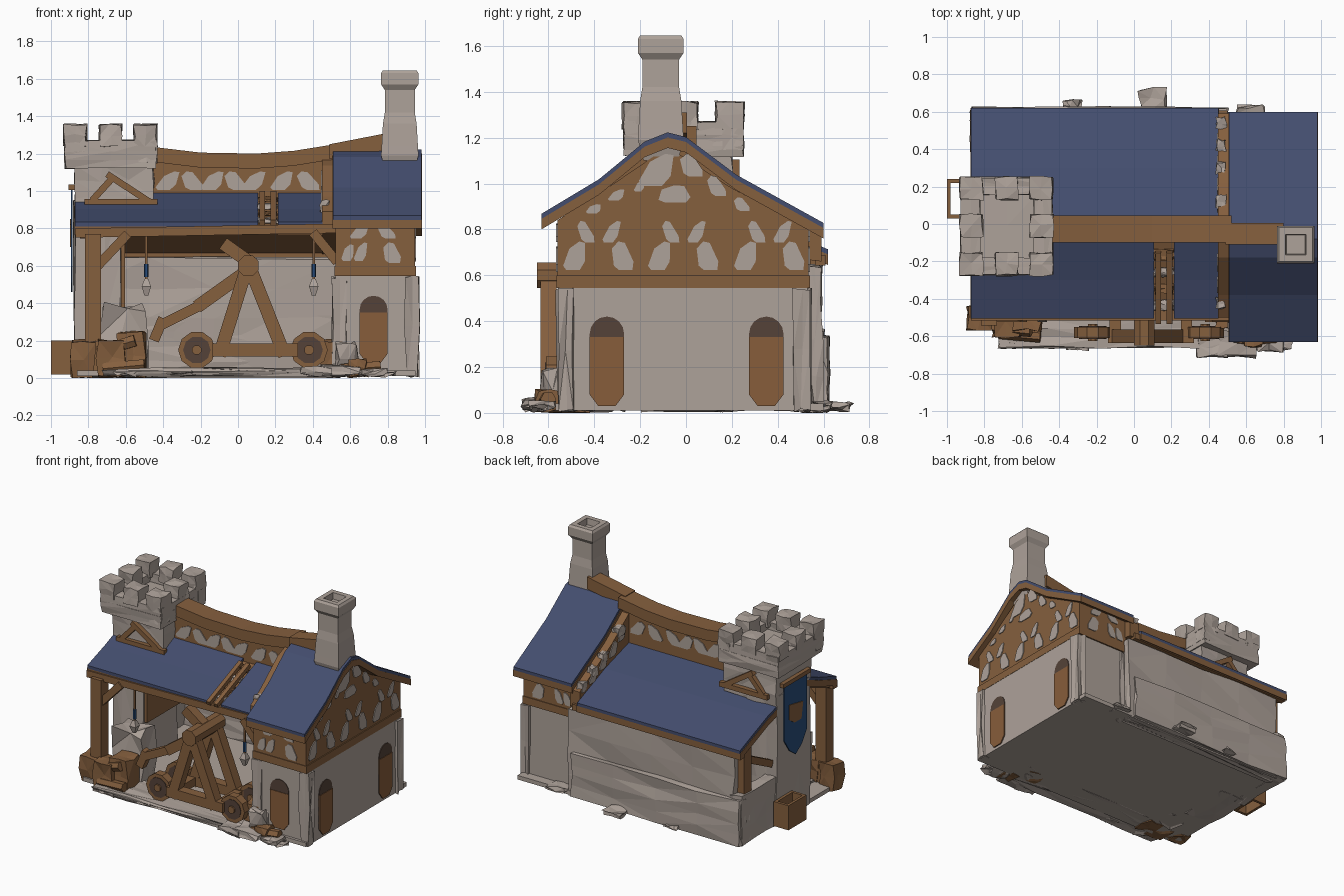
import bpy, bmesh, math, random
from mathutils import Vector, Matrix

random.seed(4)
if "Cube" in bpy.data.objects:
    bpy.data.objects.remove(bpy.data.objects["Cube"])


def material(name, r, g, b):
    m = bpy.data.materials.new(name)
    m.use_nodes = True
    m.diffuse_color = (r, g, b, 1)
    m.node_tree.nodes["Principled BSDF"].inputs["Base Color"].default_value = (r, g, b, 1)
    return m


STONE = material("warm grey stone", .42, .36, .32)
WOOD = material("brown timber", .235, .115, .048)
DOOR = material("warm door timber", .245, .11, .043)
DARK = material("dark timber", .09, .055, .04)
BLUE = material("slate blue roof", .057, .075, .157)
BANNER = material("deep blue cloth", .022, .075, .2)


def finish(name, bm, mat):
    bmesh.ops.recalc_face_normals(bm, faces=bm.faces)
    me = bpy.data.meshes.new(name)
    bm.to_mesh(me)
    bm.free()
    me.materials.append(mat)
    ob = bpy.data.objects.new(name, me)
    bpy.context.collection.objects.link(ob)


def add_prism(bm, axis, pts, a, b):
    def place(u, v, w):
        return {"x": (w, u, v), "y": (u, w, v)}[axis]
    rings = [[bm.verts.new(place(u, v, w)) for u, v in pts] for w in (a, b)]
    n = len(pts)
    for ring in rings:
        bm.faces.new(ring)
    for i in range(n):
        j = (i + 1) % n
        bm.faces.new((rings[0][i], rings[0][j], rings[1][j], rings[1][i]))


def prism(name, mat, axis, pts, a, b):
    bm = bmesh.new()
    add_prism(bm, axis, pts, a, b)
    finish(name, bm, mat)


def box(name, mat, x, y, z, rough=0, cuts=1):
    """Axis-aligned block; rough moves the points for a hewn look."""
    bm = bmesh.new()
    bmesh.ops.create_cube(bm, size=1)
    if rough:
        bmesh.ops.subdivide_edges(bm, edges=bm.edges, cuts=cuts, use_grid_fill=True)
    for v in bm.verts:
        v.co = [lo + (hi - lo) * (c + .5) for c, (lo, hi) in zip(v.co, (x, y, z))]
        v.co += Vector([random.uniform(-rough, rough) for _ in range(3)])
        v.co.z = max(v.co.z, 0)
    if rough:
        bmesh.ops.triangulate(bm, faces=bm.faces)
    finish(name, bm, mat)


def beams(name, mat, segments, w, sides=4):
    """Straight bars of width w between pairs of points."""
    bm = bmesh.new()
    for p, q in segments:
        p, q = Vector(p), Vector(q)
        d = q - p
        m = Matrix.Translation((p + q) / 2) @ d.to_track_quat("Z", "Y").to_matrix().to_4x4()
        m = m @ Matrix.Rotation(math.pi / sides, 4, "Z")
        r = w / 2 / math.cos(math.pi / sides)
        bmesh.ops.create_cone(bm, cap_ends=True, segments=sides, radius1=r, radius2=r,
                              depth=d.length, matrix=m)
    finish(name, bm, mat)


def patches(name, axis, pos, items):
    """Plaster plates (u, v, width, height, lean) on a wall at pos."""
    bm = bmesh.new()
    shape = [(-.5, -.35), (-.3, -.5), (.35, -.5), (.5, -.2), (.3, .45), (0, .5), (-.4, .25)]
    for u, v, w, h, lean in items:
        add_prism(bm, axis, [(u + a * w + b * lean, v + b * h) for a, b in shape],
                  pos - .004, pos + .004)
    finish(name, bm, STONE)


def fan(c):
    """Plaster fields between the braces of one timber bay."""
    return [(c + s * u, v, w, h, s * lean) for s in (-1, 1)
            for u, v, w, h, lean in ((.1, .685, .09, .125, -.03), (.06, .79, .06, .095, .04))]


def roof(name, line, x0, x1):
    """Blue covering over timber boards, following a (y, z) line."""
    for label, mat, t0, t1, inset in (("_covering", BLUE, -.008, .014, .004), ("_boards", WOOD, .014, .06, 0)):
        pts = [(y, z - t0) for y, z in line] + [(y, z - t1) for y, z in reversed(line)]
        prism(name + label, mat, "x", pts, x0 + inset, x1 - inset)


def arch(name, axis, c, z0, z1, w, pos, out):
    """Arched doorway: dark opening with a timber leaf."""
    top = [(c + w / 2 * math.cos(a), z1 - w / 2 + w / 2 * math.sin(a))
           for a in [math.pi * i / 8 for i in range(9)]]
    foot = [(c - w / 2, z0 + .05), (c - w / 4, z0), (c + w / 4, z0), (c + w / 2, z0 + .05)]
    prism(name + "_opening", DARK, axis, foot + top, pos, pos + out * .005)
    zt = z1 - w / 2 - .015
    prism(name + "_leaf", DOOR, axis, foot + [(c + w / 2, zt), (c - w / 2, zt)], pos, pos + out * .009)


def square(name, mat, cx, cy, rings):
    """Four-sided column through (half width, height) rings."""
    bm = bmesh.new()
    loops = [[bm.verts.new((cx + sx * r, cy + sy * r, z)) for sx, sy in
              ((-1, -1), (1, -1), (1, 1), (-1, 1))] for r, z in rings]
    for lo, hi in zip(loops, loops[1:]):
        for i in range(4):
            bm.faces.new((lo[i], lo[i - 3], hi[i - 3], hi[i]))
    bm.faces.new(loops[0])
    bm.faces.new(loops[-1])
    finish(name, bm, mat)


# Ground and back wall
box("floor", STONE, (-.86, .95), (-.57, .6), (.01, .04))
box("front_paving", STONE, (-.72, .62), (-.66, -.4), (.015, .05), .01, 4)
box("back_wall", STONE, (-.8, .54), (.5, .59), (0, .64), .01, 3)
box("back_wall_footing", STONE, (-.87, .5), (.5, .62), (.01, .33), .01, 3)
box("side_low_wall", STONE, (-.87, -.78), (.15, .6), (.01, .36), .01, 2)

# House walls
box("house_stone_wall", STONE, (.52, .95), (-.55, .53), (.01, .55))
for x in (.54, .93):
    for y in (-.525, .505):
        box("house_corner_stone", STONE, (x - .035, x + .035), (y - .035, y + .035), (.01, .54), .009)
gable = [(-.56, .55), (.535, .55), (.535, .8), (.2, .98), (-.08, 1.16), (-.3, 1.01), (-.56, .84)]
prism("house_timber_wall", WOOD, "x", gable, .52, .945)
box("house_sill_beam", WOOD, (.515, .952), (-.565, .54), (.545, .6))
upper = [(-.3, .95, .06, .05, .03), (-.2, .99, .04, .05, .02), (-.12, 1.06, .13, .14, .06),
         (.02, 1.08, .09, .1, -.04), (-.05, .955, .14, .075, 0), (.13, .99, .07, .09, -.04),
         (.24, .91, .06, .06, -.03), (-.4, .89, .06, .04, .02)]
patches("gable_plaster", "x", .947, fan(-.38) + fan(-.01) + fan(.365) + upper)
for y in (-.562, .537):
    patches("house_side_plaster", "y", y, [(.59, .67, .06, .09, .02), (.66, .675, .06, .1, .03),
            (.82, .67, .09, .11, -.03), (.655, .785, .08, .08, .05), (.79, .785, .08, .08, -.05)])
for y in (-.345, .35):
    arch("gable_door", "x", y, .03, .42, .15, .95, 1)
arch("front_door", "y", .725, .08, .44, .15, -.55, -1)

# House roof and the stepped timber wall beside it
house_line = [(-.63, .86), (-.38, 1.01), (-.18, 1.175), (-.08, 1.215), (0, 1.195), (.22, 1.03), (.6, .82)]
roof("house_roof", house_line, .505, .985)
strip = [(y, z - .04) for y, z in house_line[1:-1]]
prism("gable_strip", WOOD, "x", [(-.5, .8), (-.5, .89)] + strip + [(.59, .78), (.59, .66)], .45, .53)
patches("gable_strip_plaster", "x", .447, [(.1, 1.03, .07, .1, -.04), (.2, .95, .08, .1, -.04),
        (.32, .89, .08, .08, -.03), (.44, .83, .08, .07, -.03), (-.2, 1.06, .08, .1, .04),
        (-.32, .97, .07, .08, .04)])
for y, z in ((-.42, .95), (.12, 1.08), (.3, .96), (.42, .9), (.54, .83)):
    box("strip_plaster", STONE, (.442, .49), (y - .03, y + .03), (z - .06, z), .008)

# Chimney
square("chimney", STONE, .865, -.11, [(.075, 1.1), (.1, 1.19), (.097, 1.24), (.09, 1.36), (.08, 1.42),
       (.08, 1.54), (.1, 1.57), (.1, 1.63), (.09, 1.645), (.055, 1.645), (.05, 1.6)])

# Long wing: roofs, clerestory and sagging ridge
front = [(-.505, .825), (-.3, .895), (-.08, .985)]
roof("front_roof_left", front, -.875, .11)
roof("front_roof_right", front, .21, .455)
prism("roof_gap_boards", WOOD, "x", [(-.5, .8), (-.08, .97), (-.08, .94), (-.5, .77)], .1, .22)
for i in range(4):
    y, z = -.46 + i * .09, .83 + i * .037
    box("roof_gap_batten", STONE if i in (0, 2) else WOOD, (.11, .21), (y, y + .05), (z, z + .025), .008)
beams("roof_gap_rafters", WOOD, [((x, -.53, .83), (x, -.15, .985)) for x in (.13, .19)], .03)
roof("back_roof", [(0, .925), (.3, .835), (.62, .705)], -.875, .455)
box("clerestory_wall", WOOD, (-.5, .5), (-.09, .02), (.86, 1.16))
bays = [(x, 1.055, .1, .1, lean) for x, lean in
        ((-.37, .06), (-.25, -.05), (-.13, .05), (-.02, -.05), (.09, .06), (.24, .05), (.37, -.06))]
for y in (-.092, .022):
    patches("clerestory_plaster", "y", y, bays)
top = [(-.45, 1.235), (-.2, 1.205), (.1, 1.2), (.3, 1.215), (.52, 1.25)]
prism("ridge_beam", WOOD, "y", top + [(x, z - .08) for x, z in reversed(top)], -.1, .045)
prism("house_ridge_beam", WOOD, "y", [(.49, 1.25), (.8, 1.31), (.8, 1.22), (.49, 1.17)], -.11, .005)

# Porch frame
beams("porch_beam", WOOD, [((-.87, -.49, .775), (.52, -.49, .8))], .05)
beams("eave_beam", WOOD, [((-.87, .585, .665), (.5, .585, .665))], .045)
beams("porch_posts", WOOD, [((-.775, -.5, .01), (-.775, -.5, .77)), ((-.81, .5, .3), (-.81, .5, .7))], .085)
beams("porch_braces", WOOD, [((-.75, -.5, .6), (-.59, -.5, .77)), ((.53, -.5, .62), (.4, -.5, .78)),
      ((-.82, -.5, .77), (-.82, -.1, .92)), ((-.82, .2, .8), (-.82, .58, .66)),
      ((-.82, .2, .45), (-.82, .5, .6))], .05)
prism("porch_end_panel", WOOD, "x", [(-.19, .36), (.5, .36), (.5, .69), (0, .87), (-.19, .87)], -.625, -.605)

# Tower with a parapet around a sunken floor
box("tower_shaft", STONE, (-.875, -.63), (-.2, .2), (.01, .95), .008, 2)
box("tower_neck", STONE, (-.87, -.45), (-.21, .2), (.88, 1.14), .008, 2)
box("tower_head", STONE, (-.925, -.435), (-.27, .25), (1.12, 1.21), .006)
for y in (-.225, .205):
    box("parapet", STONE, (-.925, -.435), (y - .045, y + .045), (1.15, 1.27), .006)
for x in (-.875, -.485):
    box("parapet", STONE, (x - .05, x + .05), (-.27, .25), (1.15, 1.27), .006)
for i, x in enumerate((-.87, -.68, -.495)):
    for j, y in enumerate((-.215, -.01, .19)):
        if (i, j) != (1, 1):
            box("merlon", STONE, (x - .06, x + .06), (y - .06, y + .06), (1.24, 1.355), .007)
for y in (-.225, .215):
    beams("tower_truss", WOOD, [((-.82, y, .94), (-.43, y, .94)), ((-.7, y, 1.09), (-.47, y, .94)),
          ((-.78, y, .95), (-.67, y, 1.07))], .035)
shield = [(-.13, 1.02), (.13, 1.02), (.13, .6), (.07, .51), (0, .46), (-.07, .51), (-.13, .6)]
prism("banner", BANNER, "x", shield, -.892, -.884)
prism("banner_emblem", WOOD, "x", [(-.08, .82), (.08, .85), (.08, .74), (.02, .7), (-.06, .7)], -.897, -.891)
beams("banner_rod", WOOD, [((-.89, -.16, 1.02), (-.89, .16, 1.02))], .03)

# Open trough by the tower
for x in ((-1.0, -.98), (-.9, -.88)):
    box("trough_side", WOOD, x, (.03, .24), (.02, .2))
for y in ((.03, .05), (.22, .24)):
    box("trough_end", WOOD, (-1.0, -.88), y, (.02, .2))

# Catapult
for y in (-.6, -.36):
    beams("catapult_frame", WOOD, [((-.1, y, .12), (.05, y, .6)), ((.25, y, .12), (.06, y, .6)),
          ((-.14, y, .15), (.32, y, .15))], .07)
beams("catapult_axle", WOOD, [((.055, -.65, .6), (.055, -.3, .6))], .11, 8)
beams("catapult_arm", WOOD, [((-.08, -.48, .72), (.06, -.48, .62)), ((.06, -.48, .58), (-.22, -.48, .38))], .07)
beams("catapult_spoon", WOOD, [((-.2, -.48, .39), (-.42, -.48, .28)), ((-.4, -.48, .32), (-.45, -.48, .2))], .055)
beams("catapult_cross_bars", WOOD, [((x, -.62, .15), (x, -.34, .15)) for x in (-.1, .28)], .06)
for x in (-.22, .38):
    for y in (-.58, -.36):
        beams("catapult_wheel", WOOD, [((x, y - .03, .15), (x, y + .03, .15))], .19, 10)
        beams("wheel_hollow", DARK, [((x, y - .034, .15), (x, y + .034, .15))], .14, 10)
        beams("wheel_hub", WOOD, [((x, y - .045, .15), (x, y + .045, .15))], .05, 8)

# Hanging lamps
for x in (-.49, .405):
    beams("lamp_rope", WOOD, [((x, -.5, .78), (x, -.5, .5))], .012)
    beams("lamp_cloth", BANNER, [((x, -.5, .54), (x, -.5, .61))], .022, 6)
    square("lamp", STONE, x, -.5, [(.01, .44), (.025, .49), (.01, .53)])

# Crates, logs and rubble
for x, y, s, h in ((-.68, -.53, .07, .2), (-.57, -.5, .07, .24), (-.83, -.5, .06, .2),
                   (.5, -.5, .06, .2), (.64, -.6, .05, .1)):
    box("crate", WOOD, (x - s, x + s), (y - s, y + s), (.01, h), .012)
beams("logs", WOOD, [((-.72, -.58, .05), (-.5, -.6, .07)), ((-.75, -.55, .14), (-.55, -.57, .2)),
      ((.55, -.62, .045), (.76, -.6, .06))], .06, 6)
box("boulder", STONE, (-.72, -.5), (-.42, -.25), (.02, .38), .03)
box("boulder", STONE, (.53, .63), (-.62, -.54), (.02, .18), .02)
for x, y, s in ((-.6, -.62, .04), (-.3, -.63, .04), (.42, -.65, .06), (.55, -.64, .07), (.72, -.63, .05),
                (.8, -.64, .03), (-.33, .625, .03), (.1, .67, .05), (.62, .58, .05)):
    box("rubble", STONE, (x - s * 1.4, x + s * 1.4), (y - s, y + s), (.015, s * .9), .013)
